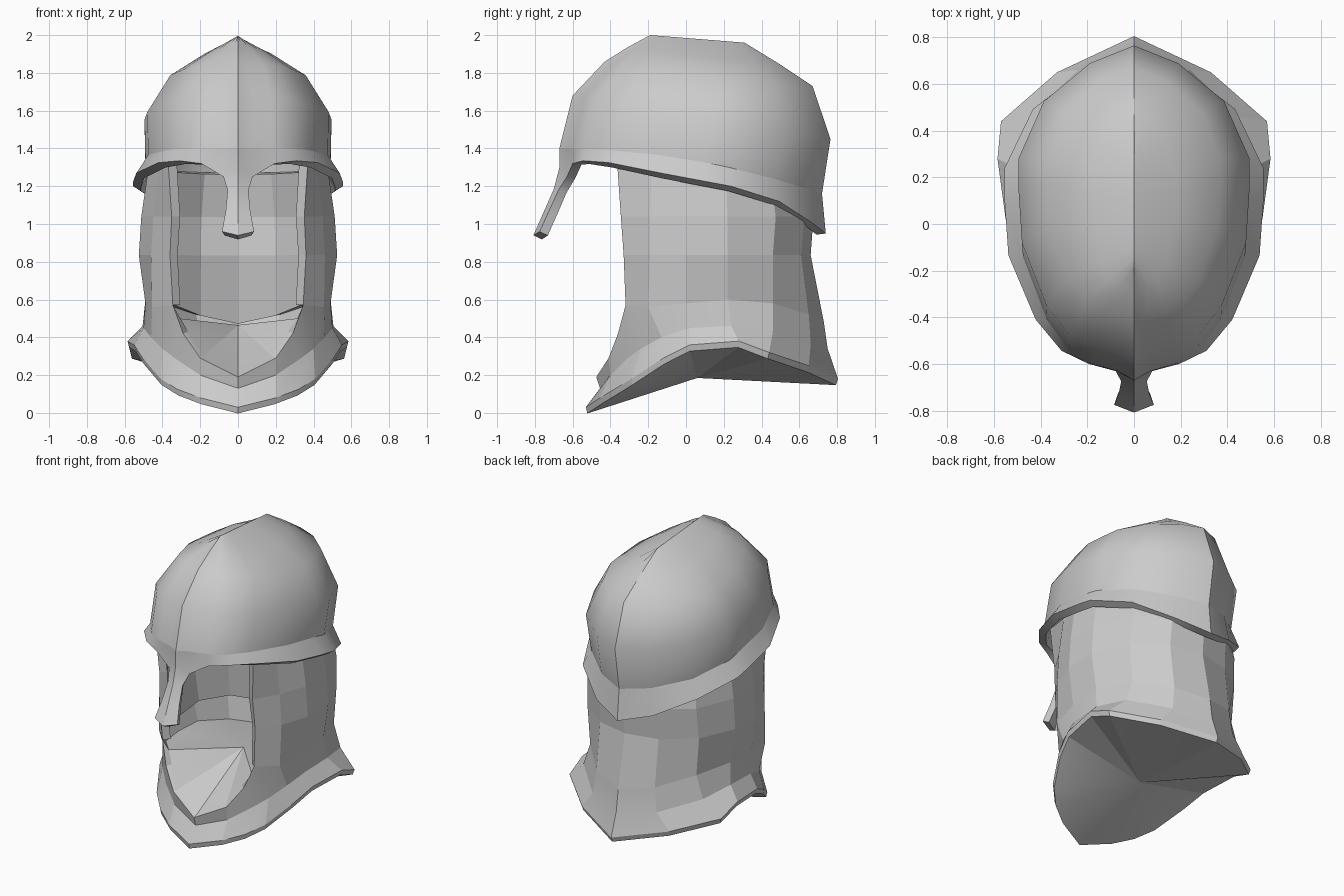
import bpy
import bmesh
from math import radians

if "Cube" in bpy.data.objects:
    bpy.data.objects.remove(bpy.data.objects["Cube"], do_unlink=True)

steel = bpy.data.materials.new("steel grey")
steel.use_nodes = True
GREY = (0.6, 0.6, 0.6, 1)
steel.diffuse_color = GREY
steel.node_tree.nodes["Principled BSDF"].inputs["Base Color"].default_value = GREY


def both_sides(half, closed):
    """Mirror a front-to-back half outline; a closed one shares its front point."""
    other = half[-2:0:-1] if closed else half[-2::-1]
    return half + [(-x, y, z) for x, y, z in other]


def loft(bm, rings, closed):
    """Join rings, given from low to high, with outward quads; return the vertices."""
    grid = [[bm.verts.new(p) for p in ring] for ring in rings]
    count = len(grid[0])
    for low, high in zip(grid, grid[1:]):
        for i in range(count if closed else count - 1):
            j = (i + 1) % count
            bm.faces.new((low[i], low[j], high[j], high[i]))
    return grid


def fan(bm, ring, centre):
    """Close a ring with triangles around one centre point."""
    tip = bm.verts.new(centre)
    for i, vert in enumerate(ring):
        bm.faces.new((vert, ring[(i + 1) % len(ring)], tip))


def finish(name, bm, thickness=0, smooth_angle=0):
    mesh = bpy.data.meshes.new(name)
    bm.to_mesh(mesh)
    bm.free()
    mesh.materials.append(steel)
    obj = bpy.data.objects.new(name, mesh)
    bpy.context.collection.objects.link(obj)
    bpy.ops.object.select_all(action="DESELECT")
    obj.select_set(True)
    bpy.context.view_layer.objects.active = obj
    if thickness:
        mod = obj.modifiers.new("thickness", "SOLIDIFY")
        mod.thickness = thickness
        mod.offset = -1
        bpy.ops.object.modifier_apply(modifier=mod.name)
    if smooth_angle:
        bpy.ops.object.shade_smooth_by_angle(angle=radians(smooth_angle))


# Helmet outline: share of the half width, share of the way from front to back
OUTLINE = [(0, 0), (.14, .028), (.35, .05), (.56, .09), (.76, .185), (.97, .38),
           (1, .55), (1, .645), (.78, .825), (.38, .945), (0, 1)]
RIM_HEIGHTS = [1.3, 1.25, 1.32, 1.335, 1.325, 1.27, 1.225, 1.2, 1.12, 1.01, .95]


def helmet_ring(width, front, back, height):
    return [(s * width, front + t * (back - front), height(t)) for s, t in OUTLINE]


def slope(front, back, sag=0):
    return lambda t: front + t * (back - front) - sag * t * (1 - t)


# Helmet bowl with flared rim and a ridge along the middle
rim = [(x, y, z) for (x, y, _), z in
       zip(helmet_ring(.555, -.67, .74, slope(0, 0)), RIM_HEIGHTS)]
bowl = [
    rim,
    helmet_ring(.49, -.67, .72, lambda t: 1.4 - .24 * t * t),
    helmet_ring(.495, -.6, .765, slope(1.68, 1.45)),
    helmet_ring(.37, -.43, .67, slope(1.86, 1.73, .1)),
    helmet_ring(.18, -.31, .49, slope(1.935, 1.85)),
    helmet_ring(0, -.19, .31, slope(2, 1.96)),
]
bm = bmesh.new()
grid = loft(bm, [both_sides(r, True) for r in bowl], True)

# Nose guard growing down from the middle of the rim
above = [grid[0][-1], grid[0][0], grid[0][1]]
for width, edge_y, edge_z, mid_y, mid_z in [(.055, -.675, 1.18, -.7, 1.185),
                                            (.065, -.725, 1.07, -.755, 1.06),
                                            (.085, -.775, .96, -.808, .94)]:
    row = [bm.verts.new(p) for p in [(-width, edge_y, edge_z), (0, mid_y, mid_z),
                                     (width, edge_y, edge_z)]]
    for i in range(2):
        bm.faces.new((row[i], row[i + 1], above[i + 1], above[i]))
    above = row

# Crisp middle ridge and crisp line above the rim
flare_line = set(grid[1])
for edge in bm.edges:
    on_ridge = all(abs(v.co.x) < .001 for v in edge.verts)
    if on_ridge or all(v in flare_line for v in edge.verts):
        edge.smooth = False
bmesh.ops.remove_doubles(bm, verts=bm.verts, dist=.0005)
finish("helmet_bowl", bm, .05, 40)

# Collar: lower edge of the neck, start of the flare, hem, and floor inside
neck = [(0, -.475, .19), (.2, -.41, .29), (.29, -.36, .42), (.345, -.32, .57),
        (.455, -.2, .56), (.49, 0, .58), (.49, .22, .6), (.4, .46, .58),
        (.22, .65, .52), (0, .73, .48)]
flare = [(0, -.455, .13), (.2, -.4, .2), (.32, -.32, .28), (.4, -.24, .34),
         (.46, -.13, .4), (.5, .02, .45), (.505, .24, .46), (.45, .46, .43),
         (.24, .66, .36), (0, .75, .34)]
hem = [(0, -.53, .03), (.2, -.455, .08), (.32, -.38, .125), (.41, -.29, .18),
       (.505, -.12, .29), (.55, .02, .36), (.585, .28, .38), (.57, .44, .32),
       (.33, .65, .25), (0, .805, .18)]
FLOOR_HEIGHTS = [.2, .3, .43, .5, .49, .48, .47, .42, .36, .33]
lip = [(x * .91, y * .93, z) for (x, y, _), z in zip(neck, FLOOR_HEIGHTS)]
hem_under = [(x * .985, y * .985, z - .033) for x, y, z in hem]
bm = bmesh.new()
grid = loft(bm, [both_sides(r, True) for r in (hem_under, hem, flare, neck, lip)], True)
fan(bm, grid[0], (0, .06, .185))
fan(bm, grid[-1], (0, .06, .465))
bmesh.ops.recalc_face_normals(bm, faces=bm.faces)
finish("collar", bm, 0, 15)

# Neck curtain, open at the face
WALL = [(.36, -.33), (.46, -.19), (.525, 0), (.525, .22), (.42, .46), (.22, .61), (0, .66)]
rows = [neck[3:]]
for scale, z, front_lean, back_lean in [(1, .835, 0, 0), (.975, 1.04, -.015, .015)]:
    rows.append([(x * scale, y + (back_lean if y > .3 else front_lean if y < -.3 else 0), z)
                 for x, y in WALL])
rows.append([(.37, -.365, 1.33)] +
            [(x * .9, y * .96, 1.31 - .06 * max(y, 0)) for x, y in WALL[1:]])
bm = bmesh.new()
loft(bm, [both_sides(r, False) for r in rows], False)
finish("neck_curtain", bm, .05)
